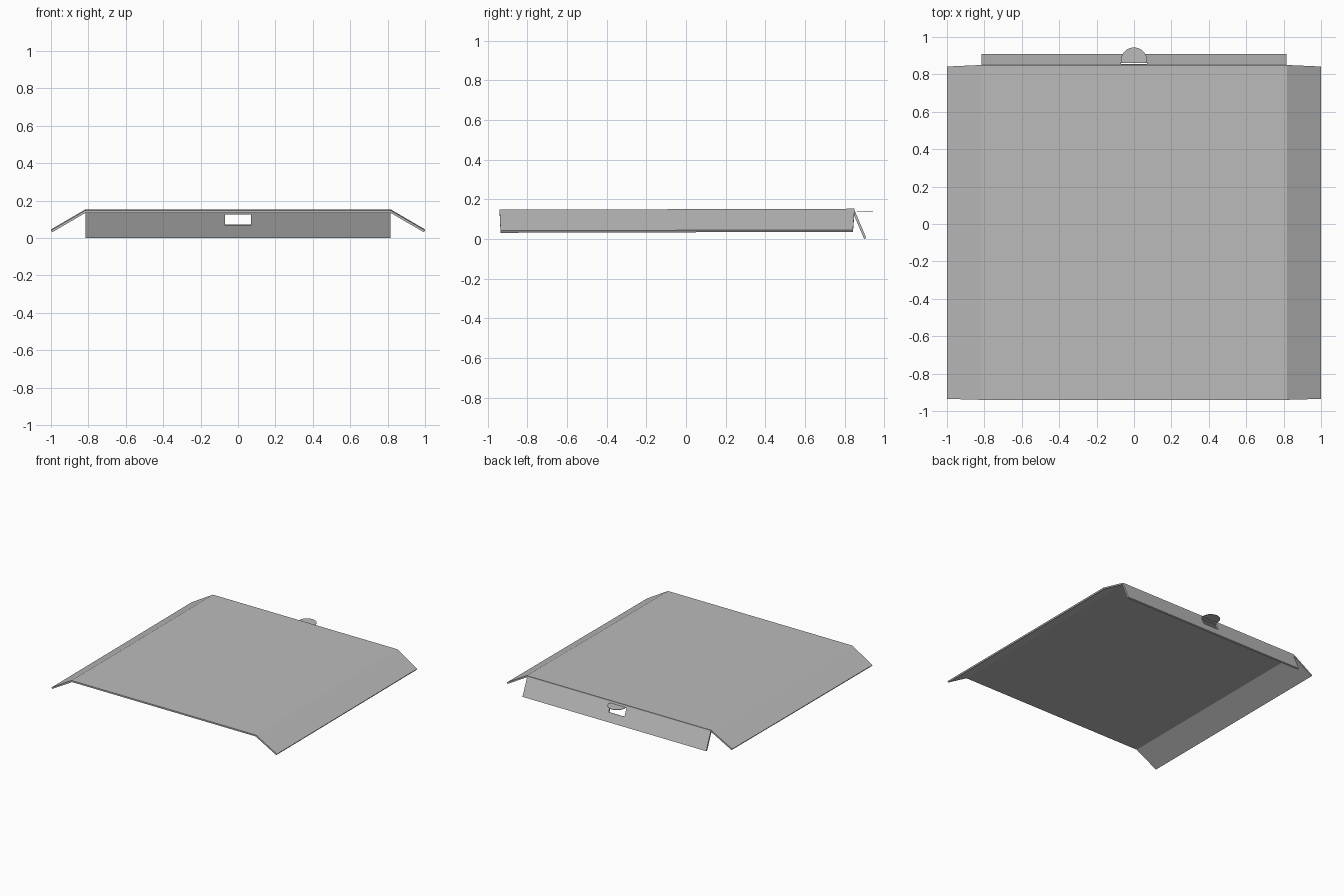
import bpy, math

if "Cube" in bpy.data.objects:
    bpy.data.objects.remove(bpy.data.objects["Cube"])

grey = bpy.data.materials.new("plain grey")
grey.diffuse_color = (0.50, 0.50, 0.50, 1)
grey.use_nodes = True
grey.node_tree.nodes["Principled BSDF"].inputs["Base Color"].default_value = grey.diffuse_color


def sheet(name, verts, faces, thickness, offset=-1):
    """Folded sheet-metal part: flat faces given a thickness."""
    me = bpy.data.meshes.new(name)
    me.from_pydata(verts, [], faces)
    me.materials.append(grey)
    ob = bpy.data.objects.new(name, me)
    bpy.context.collection.objects.link(ob)
    mod = ob.modifiers.new("thickness", 'SOLIDIFY')
    mod.thickness = thickness
    mod.offset = offset
    mod.use_even_offset = True
    return ob


# Main plate with a downward-bent wing on each side (front row, back row)
profile = [(-1.0, 0.041), (-0.818, 0.147), (0.818, 0.147), (1.0, 0.041)]
front = [(x, -0.94 if abs(x) < 0.9 else -0.935, z) for x, z in profile]
back = [(x, 0.85 if abs(x) < 0.9 else 0.842, z + 0.005) for x, z in profile]
sheet("plate_with_wings", front + back,
      [(i, i + 1, i + 5, i + 4) for i in range(3)], 0.012)

# Back flap, sloping down, with a rectangular slot
xs = [-0.815, -0.07, 0.07, 0.815]
top, bottom = (0.847, 0.150), (0.909, 0.005)
levels = [0.150, 0.131, 0.071, 0.005]
verts = []
for z in levels:
    t = (top[1] - z) / (top[1] - bottom[1])
    y = top[0] + t * (bottom[0] - top[0])
    verts += [(x, y, z) for x in xs]
faces = [(4 * r + c, 4 * r + 4 + c, 4 * r + 5 + c, 4 * r + 1 + c)[::-1]
         for r in range(3) for c in range(3) if (r, c) != (1, 1)]
sheet("back_flap", verts, faces, 0.012)

# Half-round latch tongue bent out of the slot
arc = [(0.07 * math.cos(math.pi * i / 24), 0.874 + 0.07 * math.sin(math.pi * i / 24), 0.137)
       for i in range(25)]
tongue = [(-0.07, 0.862, 0.137), (0.07, 0.862, 0.137)] + arc
sheet("latch_tongue", tongue, [tuple(range(len(tongue)))], 0.003, 0)
